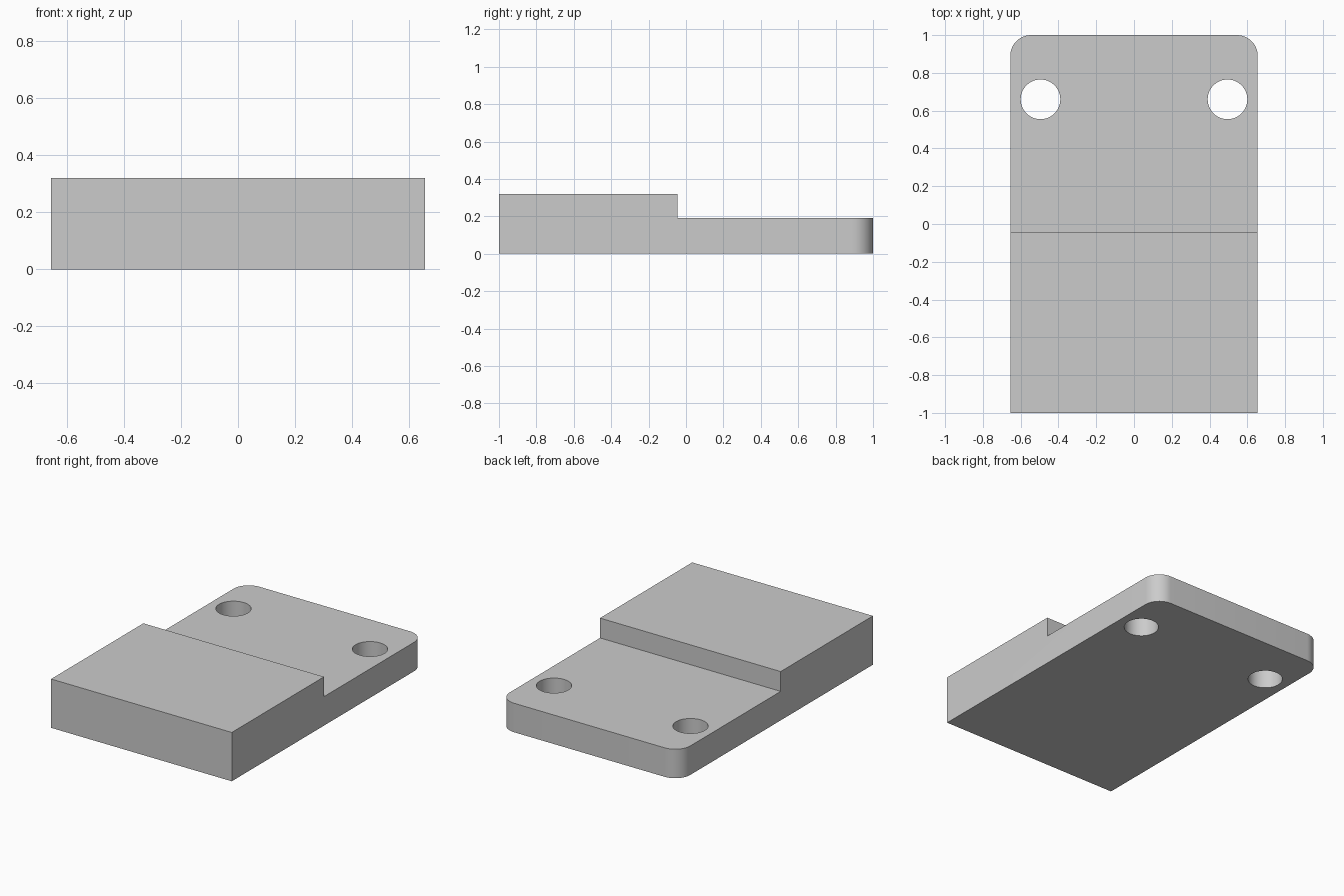
import bpy, bmesh

if "Cube" in bpy.data.objects:
    bpy.data.objects.remove(bpy.data.objects["Cube"])

HALF_W = 0.655
STEP_Y, LOW_Z, HIGH_Z = -0.045, 0.19, 0.32
CORNER_R = 0.11
HOLE_X, HOLE_Y, HOLE_R = 0.495, 0.66, 0.105

grey = bpy.data.materials.new("plain grey")
grey.diffuse_color = (0.6, 0.6, 0.6, 1)
grey.use_nodes = True
grey.node_tree.nodes["Principled BSDF"].inputs["Base Color"].default_value = grey.diffuse_color


def add_object(name, bm):
    bmesh.ops.recalc_face_normals(bm, faces=bm.faces)
    mesh = bpy.data.meshes.new(name)
    bm.to_mesh(mesh)
    bm.free()
    mesh.materials.append(grey)
    obj = bpy.data.objects.new(name, mesh)
    bpy.context.collection.objects.link(obj)
    return obj


# Stepped block: side profile extruded across the width
profile = [(-1, 0), (1, 0), (1, LOW_Z), (STEP_Y, LOW_Z), (STEP_Y, HIGH_Z), (-1, HIGH_Z)]
bm = bmesh.new()
side = bm.faces.new([bm.verts.new((-HALF_W, y, z)) for y, z in profile])
ext = bmesh.ops.extrude_face_region(bm, geom=[side])
bmesh.ops.translate(bm, vec=(2 * HALF_W, 0, 0),
                    verts=[g for g in ext["geom"] if isinstance(g, bmesh.types.BMVert)])
bmesh.ops.recalc_face_normals(bm, faces=bm.faces)

# Rounded vertical corners at the back
corners = [e for e in bm.edges if all(v.co.y > 0.99 for v in e.verts)
           and abs(e.verts[0].co.x - e.verts[1].co.x) < 1e-4]
bmesh.ops.bevel(bm, geom=corners, offset=CORNER_R, segments=12, profile=0.5, affect='EDGES')
block = add_object("stepped_block", bm)

# Mounting holes through the thin half
bm = bmesh.new()
for sx in (-1, 1):
    hole = bmesh.ops.create_cone(bm, cap_ends=True, segments=48,
                                 radius1=HOLE_R, radius2=HOLE_R, depth=1)
    bmesh.ops.translate(bm, verts=hole["verts"], vec=(sx * HOLE_X, HOLE_Y, 0.1))
cutter = add_object("hole_cutter", bm)
cutter.hide_render = True
cutter.hide_set(True)

cut = block.modifiers.new("holes", 'BOOLEAN')
cut.operation = 'DIFFERENCE'
cut.solver = 'EXACT'
cut.object = cutter
bpy.context.view_layer.objects.active = block
block.select_set(True)
bpy.ops.object.modifier_apply(modifier=cut.name)
bpy.data.objects.remove(cutter)

# Smooth curved walls, sharp rims
bpy.ops.object.shade_smooth_by_angle(angle=0.52)
